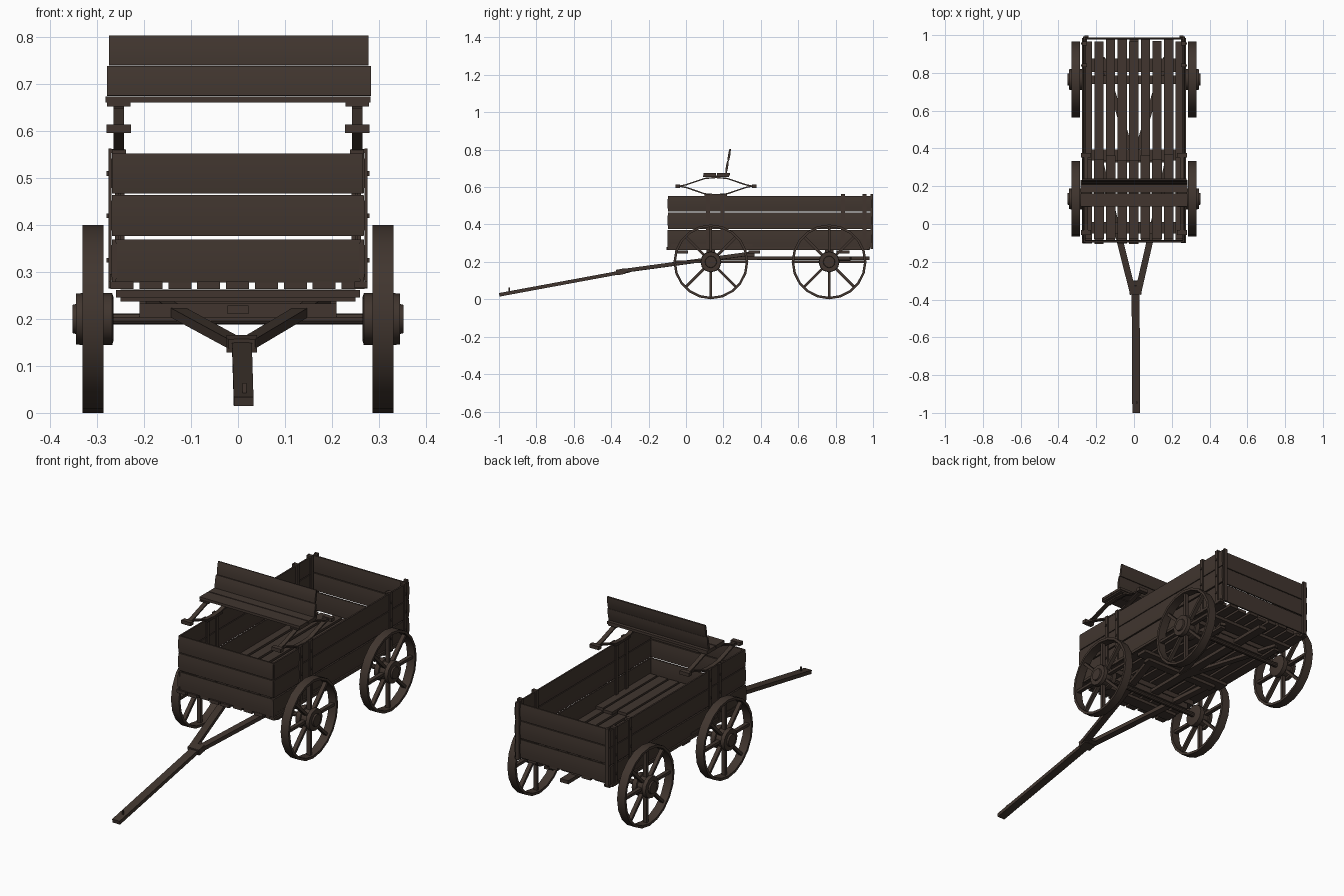
import bpy, bmesh, math, random
from mathutils import Vector

if "Cube" in bpy.data.objects:
    bpy.data.objects.remove(bpy.data.objects["Cube"])

random.seed(4)
wood = bpy.data.materials.new("dark brown wood")
wood.diffuse_color = (0.052, 0.036, 0.028, 1)
wood.use_nodes = True
wood.node_tree.nodes["Principled BSDF"].inputs["Base Color"].default_value = wood.diffuse_color

RECT = [(-.5, -.5), (.5, -.5), (.5, .5), (-.5, .5)]
BULGE = [(-.3, -.5), (.3, -.5), (.5, -.2), (.5, .2), (.3, .5), (-.3, .5), (-.5, .2), (-.5, -.2)]


def part(name, bm):
    bmesh.ops.recalc_face_normals(bm, faces=bm.faces)
    me = bpy.data.meshes.new(name)
    bm.to_mesh(me)
    bm.free()
    me.materials.append(wood)
    ob = bpy.data.objects.new(name, me)
    bpy.context.collection.objects.link(ob)
    return ob


def beam(bm, p, q, w, h, up=(0, 0, 1), prof=RECT):
    """Extrude a w x h section from p to q; h runs along 'up'."""
    p, q = Vector(p), Vector(q)
    d = (q - p).normalized()
    side = d.cross(Vector(up)).normalized()
    upv = side.cross(d)
    rings = [[bm.verts.new(c + side * u * w + upv * v * h) for u, v in prof] for c in (p, q)]
    n = len(prof)
    for i in range(n):
        j = (i + 1) % n
        bm.faces.new((rings[0][i], rings[0][j], rings[1][j], rings[1][i]))
    bm.faces.new(rings[0])
    bm.faces.new(rings[1])


def beams(name, segs):
    bm = bmesh.new()
    for s in segs:
        beam(bm, *s)
    return part(name, bm)


def lathe(bm, prof, cy, cz, n, closed=False):
    """Revolve (x, radius) points around an axle parallel to x."""
    rings = []
    for x, r in prof:
        rings.append([bm.verts.new((x, cy + r * math.sin(2 * math.pi * k / n),
                                    cz + r * math.cos(2 * math.pi * k / n))) for k in range(n)])
    pairs = list(zip(rings, rings[1:])) + ([(rings[-1], rings[0])] if closed else [])
    for a, b in pairs:
        for k in range(n):
            j = (k + 1) % n
            bm.faces.new((a[k], a[j], b[j], b[k]))
    if not closed:
        bm.faces.new(rings[0])
        bm.faces.new(rings[-1])


UP, FY = (0, 0, 1), (0, 1, 0)

# box walls: three boards per side
rows = [(0.278, 0.370), (0.377, 0.464), (0.468, 0.553)]
for i, (a, b) in enumerate(rows):
    z, h = (a + b) / 2, b - a
    for s in (-1, 1):
        beams("side_board", [((s * 0.264, -0.10 + 0.004 * i, z), (s * 0.264, 0.992, z), 0.013, h, UP, BULGE)])
    for name, y in (("front_board", -0.092), ("tailboard", 0.982)):
        beams(name, [((-0.268, y, z), (0.266, y, z), 0.013, h, UP, BULGE)])

# floor planks, and the shorter raised layer under the seat
for i in range(9):
    x = -0.247 + i * 0.0615
    y0, y1 = -0.10 + random.uniform(-.008, .008), 0.975 + random.uniform(-.01, .01)
    beams("floor_plank", [((x, y0, 0.272), (x, y1, 0.272), 0.049, 0.016, UP)])
    beams("footwell_plank", [((x, -0.08, 0.289), (x, 0.35 + random.uniform(-.025, .025), 0.289), 0.051, 0.014, UP)])

# cross cleats under the floor
for y, w in ((-0.02, 0.06), (0.365, 0.06), (0.84, 0.07)):
    beams("floor_cleat", [((-0.26, y, 0.254), (0.26, y, 0.254), w, 0.016, UP)])

# upright straps with bolts, inside and outside the walls
for s in (-1, 1):
    for y in (0.117, 0.195, 0.84, 0.955):
        segs = [((s * x, y, 0.265), (s * x, y, 0.563), 0.006, 0.02, FY) for x in (0.273, 0.253)]
        segs.append(((s * 0.25, y, 0.558), (s * 0.276, y, 0.558), 0.02, 0.008, UP))
        segs += [((s * 0.274, y, z), (s * 0.28, y, z), 0.01, 0.01, UP) for z in (0.325, 0.42, 0.51)]
        beams("wall_strap", segs)
    # corner posts at the tail
    beams("tail_post", [((s * 0.252, 0.993, 0.27), (s * 0.252, 0.993, 0.562), 0.02, 0.012, FY)])
    beams("sill", [((s * 0.262, -0.10, 0.273), (s * 0.262, 0.985, 0.273), 0.028, 0.014, UP)])

# seat and backrest
for y in (0.127, 0.2):
    beams("seat_board", [((-0.282, y, 0.668), (0.282, y, 0.668), 0.068, 0.013, UP)])
lean = (0, 0.16, 1)
beams("backrest_lower", [((-0.279, 0.219, 0.707), (0.283, 0.219, 0.707), 0.012, 0.064, lean, BULGE)])
beams("backrest_upper", [((-0.275, 0.231, 0.772), (0.278, 0.231, 0.772), 0.012, 0.064, lean, BULGE)])

# elliptic leaf springs under the seat
leaf = [(-0.035, 0), (0.0, 0.007), (0.05, 0.024), (0.10, 0.041), (0.16, 0.046)]
leaf += [(0.32 - y, z) for y, z in leaf[-2::-1]]
for s in (-1, 1):
    x = s * 0.254
    segs = []
    for v in (1, -1):
        for (y0, z0), (y1, z1) in zip(leaf, leaf[1:]):
            segs.append(((x, y0, 0.605 + v * z0), (x, y1, 0.605 + v * z1), 0.022, 0.007, UP))
    for y in (-0.045, 0.365):
        segs.append(((x - 0.026, y, 0.605), (x + 0.026, y, 0.605), 0.024, 0.018, UP))
    beams("leaf_spring", segs)
    beams("seat_bracket", [((x, 0.09, 0.657), (x, 0.23, 0.657), 0.05, 0.008, UP)])
    # rest that carries the spring on the wall
    beams("spring_rest", [((x, 0.10, 0.557), (x, 0.22, 0.557), 0.03, 0.008, UP)])

# wheels: rim, spokes, hub
for label, cy in (("front", 0.133), ("rear", 0.765)):
    cz = 0.2
    for s in (-1, 1):
        bm = bmesh.new()
        lathe(bm, [(s * x, r) for x, r in ((0.287, 0.2), (0.331, 0.2), (0.331, 0.187), (0.287, 0.187))],
              cy, cz, 20, True)
        part(label + "_rim", bm)
        bm = bmesh.new()
        for k in range(8):
            a = k * math.pi / 4
            d = Vector((0, math.sin(a), math.cos(a)))
            c = Vector((s * 0.309, cy, cz))
            beam(bm, c + d * 0.04, c + d * 0.19, 0.014, 0.02, (1, 0, 0))
        part(label + "_spokes", bm)
        bm = bmesh.new()
        lathe(bm, [(s * x, r) for x, r in ((0.265, 0.045), (0.268, 0.055), (0.292, 0.055), (0.294, 0.048),
                                           (0.324, 0.048), (0.326, 0.056), (0.345, 0.054), (0.345, 0.032),
                                           (0.353, 0.03))], cy, cz, 12)
        part(label + "_hub", bm)
    # axle, axle beam and bolster
    bm = bmesh.new()
    lathe(bm, [(-0.28, 0.012), (0.28, 0.012)], cy, cz, 10)
    part(label + "_axle", bm)
    beams(label + "_axle_beam", [((-0.21, cy, 0.218), (0.21, cy, 0.218), 0.045, 0.03, UP)])
    beams(label + "_bolster", [((-0.25, cy, 0.25), (0.25, cy, 0.25), 0.045, 0.026, UP)])

# reach pole and rear braces
beams("reach_pole", [((0, 0.1, 0.22), (0, 0.98, 0.22), 0.045, 0.018, UP)])
for s in (-1, 1):
    beams("rear_brace", [((s * 0.015, 0.38, 0.222), (s * 0.17, 0.88, 0.222), 0.03, 0.016, UP)])
    beams("rear_brace_foot", [((s * 0.17, 0.76, 0.203), (s * 0.17, 0.88, 0.203), 0.03, 0.012, UP)])
    # forked tongue arm
    beams("tongue_arm", [((0.008 + s * 0.012, -0.37, 0.147), (s * 0.185, 0.35, 0.245), 0.034, 0.02, UP)])
beams("fork_crossbar", [((-0.21, 0.345, 0.238), (0.21, 0.345, 0.238), 0.04, 0.016, UP)])

# tongue, collar and hitch pin
beams("tongue", [((0.012, -0.998, 0.024), (0.008, -0.3, 0.153), 0.042, 0.019, UP)])
beams("tongue_collar", [((0.008, -0.37, 0.143), (0.008, -0.325, 0.151), 0.064, 0.03, UP)])
beams("hitch_pin", [((0.014, -0.945, 0.03), (0.014, -0.945, 0.064), 0.008, 0.008, FY)])

# smooth shading with crisp edges
for ob in bpy.context.collection.objects:
    ob.select_set(True)
    bpy.context.view_layer.objects.active = ob
bpy.ops.object.shade_smooth_by_angle(angle=math.radians(35))
